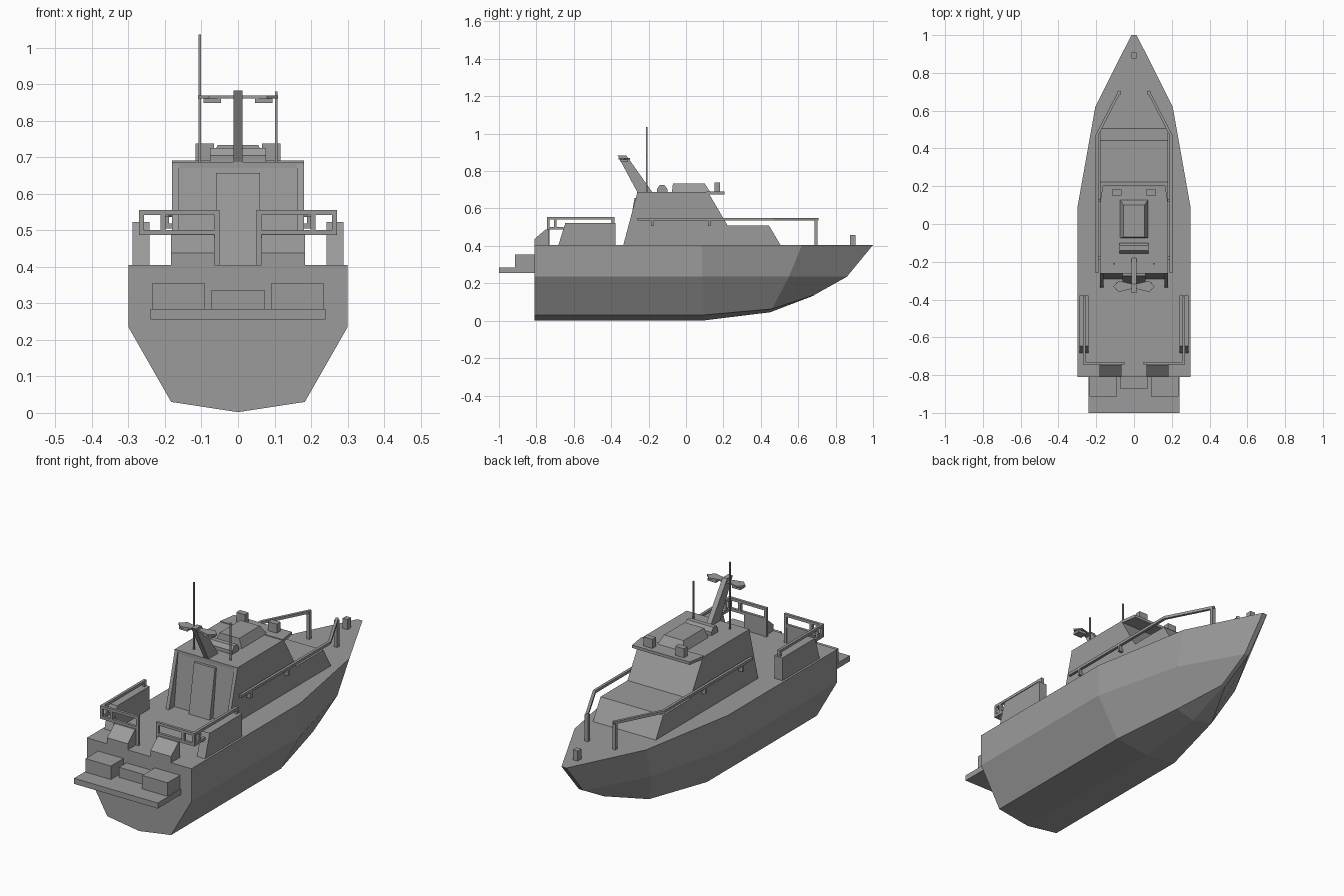
import bpy, bmesh
from mathutils import Vector

cube = bpy.data.objects.get("Cube")
if cube:
    bpy.data.objects.remove(cube, do_unlink=True)

grey = bpy.data.materials.new("hull grey")
grey.use_nodes = True
grey.diffuse_color = (0.33, 0.33, 0.33, 1)
grey.node_tree.nodes["Principled BSDF"].inputs["Base Color"].default_value = (0.33, 0.33, 0.33, 1)

DECK = 0.405
ROOF = 0.687


def finish(name, bm):
    bmesh.ops.recalc_face_normals(bm, faces=bm.faces)
    mesh = bpy.data.meshes.new(name)
    bm.to_mesh(mesh)
    bm.free()
    mesh.materials.append(grey)
    obj = bpy.data.objects.new(name, mesh)
    bpy.context.collection.objects.link(obj)
    return obj


def loft(name, rings):
    """Skin a row of equal closed rings and cap both ends."""
    bm = bmesh.new()
    rows = [[bm.verts.new(p) for p in ring] for ring in rings]
    n = len(rows[0])
    for a, b in zip(rows, rows[1:]):
        for i in range(n):
            j = (i + 1) % n
            bm.faces.new((a[i], a[j], b[j], b[i]))
    bm.faces.new(rows[0])
    bm.faces.new(rows[-1])
    return finish(name, bm)


def prism(name, profile, x0, x1):
    """Side profile in (y, z) extruded across x."""
    return loft(name, [[(x, y, z) for y, z in profile] for x in (x0, x1)])


def box(name, x0, x1, y0, y1, z0, z1):
    return prism(name, [(y0, z0), (y1, z0), (y1, z1), (y0, z1)], x0, x1)


def plate(name, outline, z0, z1):
    """Plan outline in (x, y) extruded upward."""
    return loft(name, [[(x, y, z) for x, y in outline] for z in (z0, z1)])


def rail(name, points, w=0.014):
    """Square bar with mitred corners following a path."""
    pts = [Vector(p) for p in points]
    rings = []
    for i, p in enumerate(pts):
        d0 = (p - pts[max(i - 1, 0)]).normalized()
        d1 = (pts[min(i + 1, len(pts) - 1)] - p).normalized()
        t = (d0 + d1).normalized()
        seg = d1 if d1.length else d0
        side = t.cross(Vector((0, 0, 1)))
        side = side.normalized() if side.length > 0.01 else Vector((1, 0, 0))
        up = side.cross(t).normalized()
        side = side / max(t.dot(seg), 0.5)
        h = w / 2
        rings.append([p + side * h * a + up * h * b
                      for a, b in ((-1, -1), (1, -1), (1, 1), (-1, 1))])
    return loft(name, rings)


def post(name, x, y, z0, z1, w=0.014):
    return box(name, x - w / 2, x + w / 2, y - w / 2, y + w / 2, z0, z1)


# Hull: stations of sheer, chine, bilge and keel, mirrored into a ring
stations = [
    [(0.30, -0.81, DECK), (0.30, -0.81, 0.235), (0.183, -0.81, 0.03), (0, -0.81, 0.002)],
    [(0.30, 0.085, DECK), (0.30, 0.085, 0.235), (0.183, 0.09, 0.03), (0, 0.10, 0.002)],
    [(0.205, 0.62, DECK), (0.185, 0.55, 0.235), (0.11, 0.46, 0.063), (0, 0.45, 0.045)],
    [(0.014, 1.0, DECK), (0.012, 0.86, 0.235), (0.010, 0.685, 0.137), (0, 0.68, 0.133)],
]
bm = bmesh.new()
rows = []
for s in stations:
    ring = s + [(-x, y, z) for x, y, z in reversed(s[:3])]
    rows.append([bm.verts.new(p) for p in ring])
for a, b in zip(rows, rows[1:]):
    for i in range(7):
        j = (i + 1) % 7
        bm.faces.new((a[i], a[j], b[j], b[i]))
bm.faces.new(rows[0])
# Stem is closed in strips so the curved bow stays clean
stem = rows[-1]
for i in range(3):
    bm.faces.new([stem[i], stem[i + 1], stem[5 - i], stem[6 - i]]
                 if i < 2 else [stem[2], stem[3], stem[4]])
finish("hull", bm)

# Swim platform and stern boxes
box("stern_platform", -0.24, 0.24, -1.0, -0.81, 0.255, 0.284)
box("stern_step", -0.073, 0.073, -0.87, -0.81, 0.284, 0.336)

# Cabin body with stepped front
prism("cabin", [(-0.29, DECK), (0.505, DECK), (0.443, 0.51), (0.222, 0.51),
                (0.118, ROOF), (-0.258, ROOF)], -0.18, 0.18)
prism("cabin_rear_header", [(-0.262, 0.67), (-0.25, 0.67), (-0.25, ROOF), (-0.262, ROOF)], -0.18, 0.18)
prism("rear_door", [(-0.318, DECK), (-0.28, DECK), (-0.255, 0.657), (-0.275, 0.657)], -0.06, 0.06)
plate("roof_visor", [(-0.18, 0.11), (0.18, 0.11), (0.165, 0.205), (-0.165, 0.205)], 0.676, 0.691)

# Roof equipment
loft("roof_hatch", [
    [(-0.075, -0.075, ROOF), (0.075, -0.075, ROOF), (0.075, 0.13, ROOF), (-0.075, 0.13, ROOF)],
    [(-0.056, -0.07, 0.733), (0.056, -0.07, 0.733), (0.056, 0.10, 0.733), (-0.056, 0.10, 0.733)]])
prism("roof_drum", [(-0.155, ROOF), (-0.10, ROOF), (-0.10, 0.705), (-0.115, 0.725),
                    (-0.14, 0.725), (-0.155, 0.705)], -0.076, 0.076)

# Mast with cross plate
prism("mast", [(-0.26, ROOF), (-0.18, ROOF), (-0.318, 0.882), (-0.365, 0.882)], -0.013, 0.013)
plate("mast_cross_plate", [(-0.11, -0.33), (-0.08, -0.36), (-0.02, -0.345), (0.02, -0.345),
                           (0.08, -0.36), (0.11, -0.33), (0.08, -0.30), (0.02, -0.315),
                           (-0.02, -0.315), (-0.08, -0.30)], 0.861, 0.869)
post("tall_antenna", -0.105, -0.21, ROOF, 1.035, 0.007)
post("short_antenna", 0.105, -0.21, ROOF, 0.88, 0.007)

# Bow bollard
box("bow_bollard", -0.014, 0.014, 0.877, 0.907, DECK, 0.457)

# Paired parts on both sides
for side, s in (("left", 1), ("right", -1)):
    box(side + "_stern_box", s * 0.09, s * 0.235, -0.913, -0.81, 0.284, 0.354)
    prism(side + "_deck_vent", [(-0.81, DECK), (-0.735, DECK), (-0.735, 0.488),
                                (-0.75, 0.488), (-0.81, 0.437)], s * 0.065, s * 0.183)
    prism(side + "_locker", [(-0.682, DECK), (-0.378, DECK), (-0.378, 0.523),
                             (-0.645, 0.523)], s * 0.242, s * 0.289)
    prism(side + "_cabin_wing", [(-0.335, DECK), (-0.28, DECK), (-0.25, ROOF), (-0.26, ROOF)],
          s * 0.162, s * 0.18)
    box(side + "_searchlight", s * 0.066, s * 0.116, 0.152, 0.182, 0.688, 0.738)
    box(side + "_mast_lamp", s * 0.046, s * 0.094, -0.35, -0.31, 0.848, 0.861)

    # Stern guard rail wrapped around the quarter
    ex, ey = s * 0.264, -0.737
    rail(side + "_stern_top_rail", [(s * 0.05, ey, 0.548), (ex, ey, 0.548), (ex, -0.383, 0.548)])
    rail(side + "_stern_mid_rail", [(s * 0.05, ey, 0.494), (ex, ey, 0.494), (ex, -0.655, 0.494)])
    post(side + "_stern_inner_post", s * 0.057, ey, DECK, 0.548)
    post(side + "_stern_corner_post", ex, ey, 0.494, 0.548)
    post(side + "_stern_side_post", ex, -0.70, 0.494, 0.548)
    post(side + "_stern_end_post", ex, -0.39, 0.52, 0.548)
    post(side + "_stern_rear_post", s * 0.205, ey, 0.494, 0.548)

    # Side rail bending in toward the bow
    rail(side + "_side_rail", [(s * 0.196, -0.26, 0.543), (s * 0.196, 0.47, 0.543),
                               (s * 0.075, 0.705, 0.543)])
    post(side + "_bow_rail_post", s * 0.079, 0.695, DECK, 0.543, 0.018)
    for i, y in enumerate((-0.18, 0.125)):
        post(side + "_rail_bracket_%d" % (i + 1), s * 0.196, y, 0.505, 0.543)
        box(side + "_bracket_foot_%d" % (i + 1), s * 0.178, s * 0.203, y - 0.007, y + 0.007, 0.505, 0.518)
